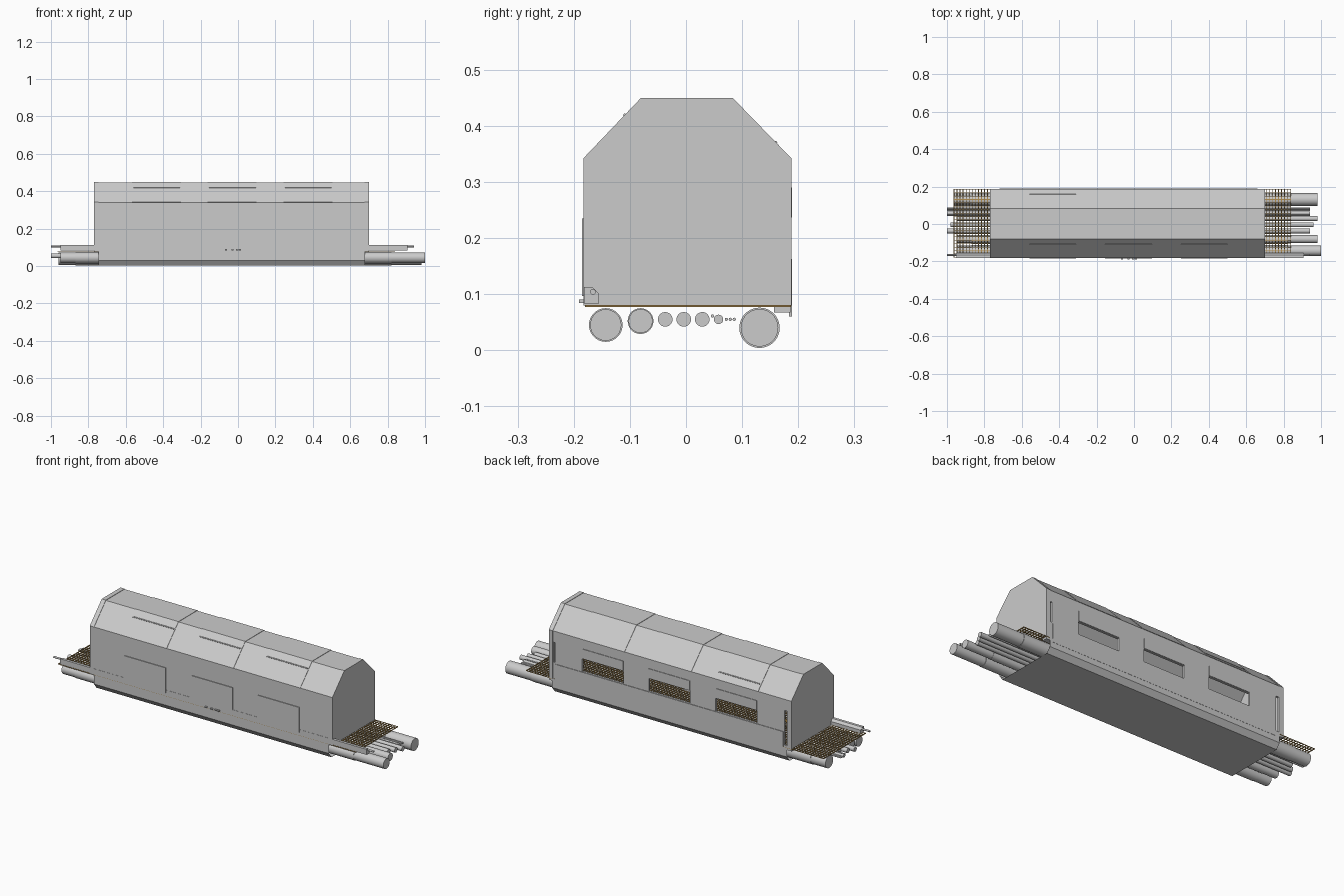
import bpy, bmesh, math
from mathutils import Vector

if "Cube" in bpy.data.objects:
    bpy.data.objects.remove(bpy.data.objects["Cube"])


def material(name, rgb):
    m = bpy.data.materials.new(name)
    m.diffuse_color = (*rgb, 1)
    m.use_nodes = True
    m.node_tree.nodes["Principled BSDF"].inputs["Base Color"].default_value = m.diffuse_color
    return m


AMBER = material("amber", (0.75, 0.42, 0.08))
BROWN = material("brown", (0.42, 0.26, 0.08))


def finish(name, bm, mat=None, fix=True):
    if fix:
        bmesh.ops.recalc_face_normals(bm, faces=bm.faces)
    me = bpy.data.meshes.new(name)
    bm.to_mesh(me)
    bm.free()
    ob = bpy.data.objects.new(name, me)
    bpy.context.collection.objects.link(ob)
    if mat:
        me.materials.append(mat)
    return ob


def add_box(bm, x0, x1, y0, y1, z0, z1):
    vs = bmesh.ops.create_cube(bm, size=1)["verts"]
    for v in vs:
        v.co = Vector(((x0 + x1) / 2 + v.co.x * (x1 - x0),
                       (y0 + y1) / 2 + v.co.y * (y1 - y0),
                       (z0 + z1) / 2 + v.co.z * (z1 - z0)))


def boxes(name, items, mat=None):
    bm = bmesh.new()
    for b in items:
        add_box(bm, *b)
    return finish(name, bm, mat)


def add_prism(bm, prof, x0, x1, caps=True, closed=True):
    a = [bm.verts.new((x0, y, z)) for y, z in prof]
    b = [bm.verts.new((x1, y, z)) for y, z in prof]
    n = len(prof)
    for i in range(n if closed else n - 1):
        j = (i + 1) % n
        bm.faces.new((a[i], a[j], b[j], b[i]))
    if caps:
        bm.faces.new(a)
        bm.faces.new(b[::-1])


def add_tube(bm, p, q, r, sides=28):
    p, q = Vector(p), Vector(q)
    d = q - p
    vs = bmesh.ops.create_cone(bm, cap_ends=True, segments=sides, radius1=r,
                               radius2=r, depth=d.length)["verts"]
    rot = Vector((0, 0, 1)).rotation_difference(d)
    for v in vs:
        v.co = rot @ v.co + (p + q) / 2


def smooth(ob):
    bpy.ops.object.select_all(action="DESELECT")
    ob.select_set(True)
    bpy.context.view_layer.objects.active = ob
    bpy.ops.object.shade_smooth_by_angle(angle=math.radians(35))


def tubes(name, items, mat=None):
    bm = bmesh.new()
    for t in items:
        add_tube(bm, *t)
    ob = finish(name, bm, mat)
    smooth(ob)
    return ob


X0, X1 = -0.77, 0.70
BAYS = [(-0.56, -0.31), (-0.155, 0.095), (0.25, 0.50)]


def section(d, floor=0.08):
    """Body cross-section, inset by d."""
    k = d * 0.414
    return [(-0.183 + d, floor), (-0.183 + d, 0.342 - k), (-0.08 + k, 0.45 - d),
            (0.083 - k, 0.45 - d), (0.188 - d, 0.342 - k), (0.188 - d, floor)]


# hollow hull with chamfered roof, open to the grating below
bm = bmesh.new()
add_prism(bm, section(0.002), X0, X1)
hull = finish("hull", bm)

bm = bmesh.new()
add_prism(bm, section(0.014, 0.0), X0 + 0.012, X1 - 0.012)
cutters = [finish("cavity_cutter", bm)]

# back windows and narrow end slots
cutters.append(boxes("window_cutter",
                     [(a, b, 0.15, 0.25, 0.165, 0.235) for a, b in BAYS] +
                     [(-0.742, -0.726, 0.15, 0.25, 0.09, 0.28),
                      (0.664, 0.674, 0.15, 0.25, 0.17, 0.28)]))
for c in cutters:
    c.hide_render = True
    m = hull.modifiers.new(c.name, "BOOLEAN")
    m.operation, m.solver, m.object = "DIFFERENCE", "EXACT", c
    bpy.context.view_layer.objects.active = hull
    bpy.ops.object.modifier_apply(modifier=m.name)
    bpy.data.objects.remove(c)

# raised cladding bands over the roof, and end frames
bm = bmesh.new()
for a, b in BAYS:
    outer, inner = section(0)[1:5], section(0.004)[1:5]
    add_prism(bm, outer + inner[::-1], a - 0.008, b + 0.005)
finish("roof_bands", bm)
bm = bmesh.new()
for a, b in [(X0, -0.745), (0.676, X1)]:
    add_prism(bm, section(0) + section(0.004)[::-1], a, b)
finish("end_frames", bm)

# raised wall panels
boxes("front_panels", [(a, b, -0.185, -0.178, 0.097, 0.235) for a, b in BAYS])
boxes("back_sill_panel", [(-0.72, 0.66, 0.184, 0.189, 0.06, 0.163)])
boxes("back_window_headers", [(a, b, 0.184, 0.189, 0.237, 0.29) for a, b in BAYS])
boxes("back_ledge", [(X0, X1, 0.157, 0.186, 0.067, 0.077)])
boxes("front_latches", [(x, x + 0.012, -0.191, -0.18, 0.084, 0.09)
                        for x in (-0.07, -0.035, -0.01, 0.005)])

# slim slot trims on the roof chamfers
bm = bmesh.new()
for a, b in BAYS:
    add_tube(bm, (a, -0.109, 0.419), (b, -0.109, 0.419), 0.003, 6)
a, b = BAYS[0]
add_tube(bm, (a, 0.16, 0.37), (b, 0.16, 0.37), 0.003, 6)
finish("roof_slot_trims", bm)

# thin open-ended belly trough around the pipes
bm = bmesh.new()
add_prism(bm, [(0.188, 0.08), (0.188, 0.03), (0.166, 0.002), (-0.162, 0.002),
               (-0.183, 0.03), (-0.183, 0.08)], -0.745, 0.68,
          caps=False, closed=False)
bmesh.ops.recalc_face_normals(bm, faces=bm.faces)
low = min(bm.faces, key=lambda f: f.calc_center_median().z)
if low.normal.z > 0:
    bmesh.ops.reverse_faces(bm, faces=bm.faces)
finish("belly_trough", bm, fix=False)

# service pipes: y, z, radius, left end, right end
PIPES = [(-0.143, 0.045, 0.030, -0.95, 1.0), (-0.081, 0.052, 0.023, -0.95, 0.98),
         (-0.037, 0.055, 0.014, -1.0, 0.94), (-0.004, 0.055, 0.014, -0.98, 0.96),
         (0.029, 0.055, 0.014, -0.95, 0.98), (0.058, 0.055, 0.009, -1.0, 0.94),
         (0.131, 0.040, 0.036, -0.96, 0.98)]
tubes("pipes", [((a, y, z), (b, y, z), r * 0.93) for y, z, r, a, b in PIPES])
tubes("pipe_sleeves", [((-0.87, y, z), (0.82, y, z), r)
                       for y, z, r, a, b in PIPES if r > 0.02])
tubes("cables", [((-1.0, y, z), (0.94, y, z), 0.003, 8) for y, z in
                 [(0.047, 0.061), (0.072, 0.055), (0.079, 0.055), (0.086, 0.055)]])

# front corner duct with its rod
bm = bmesh.new()
add_prism(bm, [(-0.182, 0.083), (-0.155, 0.083), (-0.155, 0.101),
               (-0.167, 0.113), (-0.182, 0.113)], -0.95, 0.905)
finish("cable_duct", bm)
tubes("duct_rod", [((-1.0, -0.166, 0.104), (0.94, -0.166, 0.104), 0.005, 12)])

# floor grating
G0, G1 = -0.965, 0.84
n = 110
cross = [(x, x + 0.004, -0.18, 0.187, 0.077, 0.081)
         for x in (G0 + (G1 - G0 - 0.004) * i / n for i in range(n + 1))]
along = [(G0, G1, y, y + 0.003, 0.0775, 0.0805)
         for y in (-0.18 + 0.0182 * i for i in range(21))]
boxes("floor_grating", cross + along, BROWN)

# interior fittings seen through the windows
boxes("inner_pillars", [(x, x + 0.02, -0.17, -0.15, 0.081, 0.34)
                        for x in (-0.62, -0.43, -0.24, 0.0, 0.18, 0.36, 0.56)])
boxes("inner_console", [(-0.13, 0.06, -0.165, -0.07, 0.081, 0.15),
                        (-0.10, 0.0, -0.165, -0.11, 0.15, 0.2)])
tubes("inner_rails", [((-0.70, -0.12, z), (-0.24, -0.12, z), 0.005, 8)
                      for z in (0.12, 0.16)] +
      [((x, -0.12, 0.08), (x, -0.12, 0.16), 0.005, 8) for x in (-0.69, -0.47, -0.25)] +
      [((-0.60, -0.05, 0.085), (-0.30, -0.05, 0.17), 0.007, 8)], AMBER)
